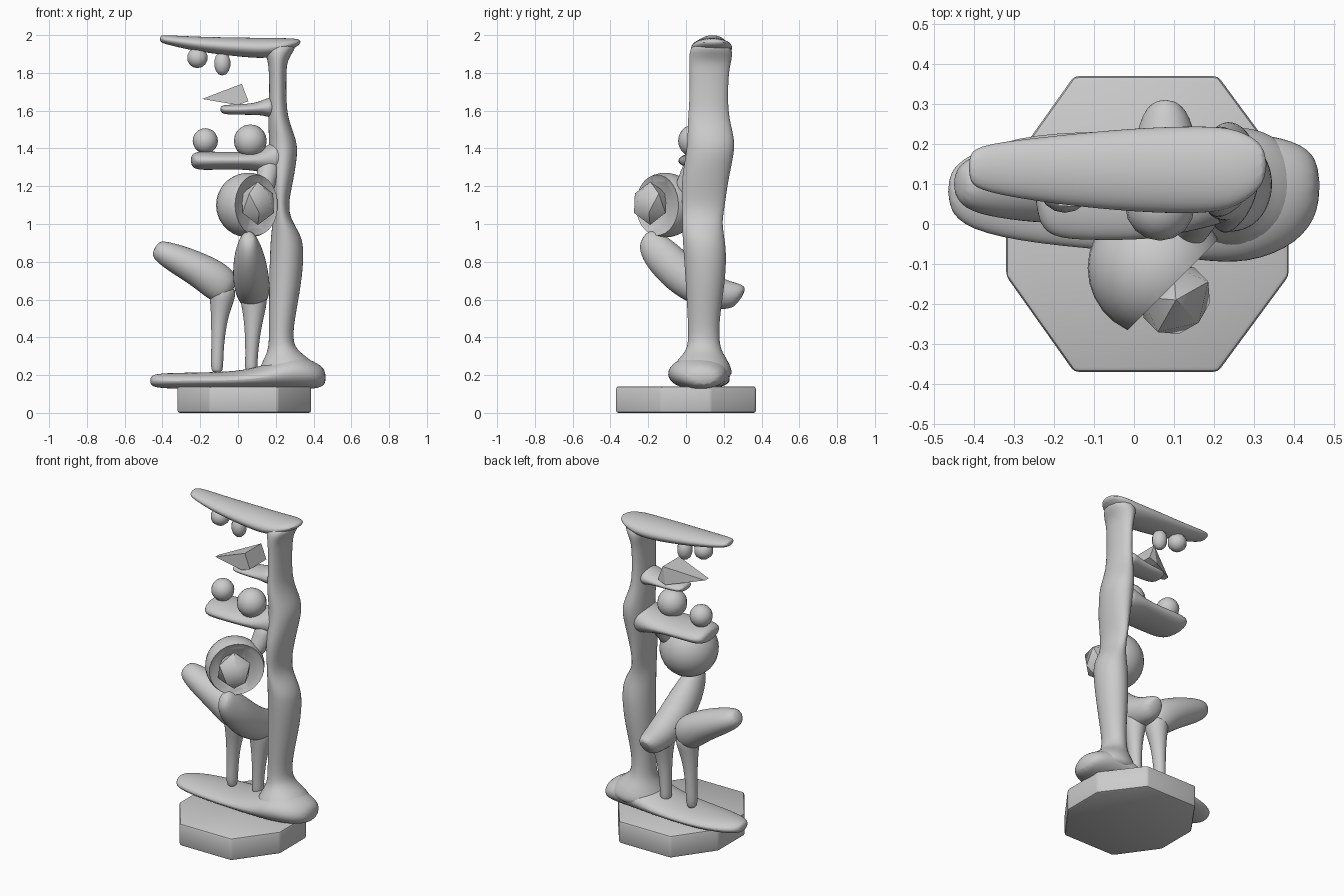
import bpy, bmesh, math
from mathutils import Vector, Matrix


def finish(bm, name, angle=None):
    bmesh.ops.recalc_face_normals(bm, faces=bm.faces[:])
    me = bpy.data.meshes.new(name)
    bm.to_mesh(me)
    bm.free()
    ob = bpy.data.objects.new(name, me)
    bpy.context.collection.objects.link(ob)
    if angle is not None:
        bpy.ops.object.select_all(action='DESELECT')
        ob.select_set(True)
        bpy.context.view_layer.objects.active = ob
        bpy.ops.object.shade_smooth_by_angle(angle=math.radians(angle))
    return ob


def tube(name, secs, ref=(0, 1, 0), n=12):
    """Loft ellipses (x, y, z, radius along ref, other radius) along a straight axis."""
    t = (Vector(secs[-1][:3]) - Vector(secs[0][:3])).normalized()
    v = Vector(ref)
    v = (v - t * v.dot(t)).normalized()
    u = v.cross(t)
    bm = bmesh.new()
    rings = []
    for x, y, z, rv, ru in secs:
        ring = []
        for i in range(n):
            a = 2 * math.pi * i / n
            p = Vector((x, y, z)) + 1.05 * (v * rv * math.cos(a) + u * ru * math.sin(a))
            ring.append(bm.verts.new(p))
        rings.append(ring)
    for r, s in zip(rings, rings[1:]):
        for i in range(n):
            bm.faces.new((r[i], r[(i + 1) % n], s[(i + 1) % n], s[i]))
    bm.faces.new(rings[0])
    bm.faces.new(rings[-1])
    ob = finish(bm, name, 60)
    ob.modifiers.new("smooth", 'SUBSURF').levels = 2
    ob.modifiers["smooth"].render_levels = 2
    return ob


def ball(name, loc, scale, angle=50, seg=16):
    bm = bmesh.new()
    bmesh.ops.create_uvsphere(bm, u_segments=seg, v_segments=seg // 2 + 2, radius=1)
    bmesh.ops.transform(bm, matrix=Matrix.Translation(loc) @ Matrix.Diagonal((*scale, 1)), verts=bm.verts)
    return finish(bm, name, angle)


def prism(name, outline, z0, z1, bevel):
    bm = bmesh.new()
    f = bm.faces.new([bm.verts.new((x, y, z0)) for x, y in outline])
    new = bmesh.ops.extrude_face_region(bm, geom=[f])['geom']
    bmesh.ops.translate(bm, vec=(0, 0, z1 - z0), verts=[g for g in new if isinstance(g, bmesh.types.BMVert)])
    bmesh.ops.bevel(bm, geom=bm.edges[:], offset=bevel, segments=2, affect='EDGES', profile=0.5)
    return finish(bm, name, 30)


# octagonal base
half = [(-0.32, -0.13), (-0.15, -0.37), (0.21, -0.37), (0.387, -0.13)]
prism("base", half + [(x, -y) for x, y in reversed(half)], 0, 0.14, 0.012)

# long foot lying across the base
tube("foot", [(-0.467, 0.08, 0.17, 0.04, 0.025), (-0.42, 0.08, 0.17, 0.095, 0.04),
              (-0.25, 0.09, 0.17, 0.14, 0.043), (0, 0.08, 0.172, 0.15, 0.045),
              (0.16, 0.07, 0.19, 0.16, 0.065), (0.28, 0.065, 0.22, 0.165, 0.1),
              (0.41, 0.08, 0.2, 0.13, 0.072), (0.467, 0.1, 0.188, 0.06, 0.042)])

# column shaped like a standing leg: (z, x min, x max, y min, y max)
col = [(0.17, 0.08, 0.44, -0.08, 0.25), (0.25, 0.12, 0.42, -0.07, 0.24), (0.31, 0.15, 0.34, -0.01, 0.2),
       (0.36, 0.165, 0.285, 0.015, 0.175), (0.5, 0.165, 0.30, 0.01, 0.175), (0.68, 0.165, 0.335, 0.0, 0.205),
       (0.85, 0.17, 0.35, -0.012, 0.215), (0.94, 0.175, 0.335, -0.018, 0.2), (1.02, 0.185, 0.28, -0.02, 0.19),
       (1.1, 0.185, 0.265, -0.018, 0.205), (1.22, 0.17, 0.29, -0.025, 0.22), (1.36, 0.165, 0.315, 0.0, 0.25),
       (1.44, 0.165, 0.312, 0.01, 0.26), (1.55, 0.16, 0.265, 0.01, 0.23), (1.65, 0.165, 0.255, 0.02, 0.22),
       (1.82, 0.165, 0.255, 0.02, 0.225), (1.88, 0.155, 0.265, 0.015, 0.245), (1.965, 0.12, 0.335, 0.03, 0.245)]
tube("column", [((a + b) / 2, (c + d) / 2, z, (d - c) / 2, (b - a) / 2) for z, a, b, c, d in col])

# cantilevered top arm with two hanging drops
tube("top_arm", [(-0.415, 0.14, 1.982, 0.035, 0.017), (-0.38, 0.14, 1.975, 0.06, 0.025),
                 (-0.2, 0.135, 1.95, 0.085, 0.04), (0, 0.135, 1.937, 0.105, 0.05),
                 (0.17, 0.135, 1.928, 0.11, 0.056), (0.26, 0.14, 1.948, 0.1, 0.036),
                 (0.335, 0.15, 1.965, 0.045, 0.014)])
ball("drop_left", (-0.215, 0.13, 1.88), (0.057, 0.057, 0.055), seg=10)
ball("drop_right", (-0.083, 0.13, 1.85), (0.046, 0.046, 0.064), seg=10)

# small shelf and the wedge resting on it
tube("shelf", [(-0.095, 0.12, 1.607, 0.05, 0.018), (-0.06, 0.12, 1.605, 0.07, 0.027),
               (0.08, 0.12, 1.607, 0.075, 0.028), (0.14, 0.12, 1.617, 0.085, 0.042),
               (0.2, 0.12, 1.617, 0.09, 0.065)])
bm = bmesh.new()
pts = [(-0.19, 0.045, 1.662), (-0.19, 0.08, 1.662)]
pts += [(x, y, z) for x, z in ((0.02, 1.742), (0.055, 1.65), (0.0, 1.63)) for y in (0.04, 0.205)]
for p in pts:
    bm.verts.new(p)
bmesh.ops.convex_hull(bm, input=bm.verts[:])
finish(bm, "wedge")

# middle arm carrying two balls
tube("middle_arm", [(-0.25, 0.09, 1.335, 0.08, 0.03), (-0.215, 0.09, 1.335, 0.125, 0.05),
                    (-0.12, 0.09, 1.335, 0.13, 0.047), (0.03, 0.09, 1.335, 0.13, 0.045),
                    (0.12, 0.105, 1.335, 0.125, 0.058), (0.19, 0.115, 1.345, 0.12, 0.09),
                    (0.24, 0.12, 1.35, 0.11, 0.1)])
ball("small_ball", (-0.173, 0.095, 1.44), (0.067, 0.067, 0.067))
ball("large_ball", (0.065, 0.045, 1.44), (0.087, 0.087, 0.087))

# big sphere sliced open on the front right, with a nub in the hollow
c = Vector((0.055, -0.11, 1.1))
nrm = Vector((1, -1, 0)).normalized()
bm = bmesh.new()
bmesh.ops.create_uvsphere(bm, u_segments=28, v_segments=18, radius=0.171)
bmesh.ops.translate(bm, vec=c, verts=bm.verts)
cut = bmesh.ops.bisect_plane(bm, geom=bm.verts[:] + bm.edges[:] + bm.faces[:], dist=1e-5,
                             plane_co=c + nrm * 0.06, plane_no=nrm, clear_outer=True)
rim = [e for e in cut['geom_cut'] if isinstance(e, bmesh.types.BMEdge)]
caps = bmesh.ops.contextual_create(bm, geom=rim)['faces']
bmesh.ops.recalc_face_normals(bm, faces=bm.faces[:])
bmesh.ops.inset_region(bm, faces=caps, thickness=0.03, depth=-0.015)
finish(bm, "open_sphere", 35)

bm = bmesh.new()
bmesh.ops.create_icosphere(bm, subdivisions=1, radius=1)
bmesh.ops.transform(bm, matrix=Matrix.Translation((0.105, -0.19, 1.11)) @ Matrix.Rotation(math.radians(-45), 4, 'Z')
                    @ Matrix.Diagonal((0.09, 0.105, 0.115, 1)), verts=bm.verts)
finish(bm, "sphere_nub", 40)

# neck hanging the sphere from the middle arm
tube("neck", [(0.13, -0.03, 1.15, 0.05, 0.05), (0.15, 0.01, 1.23, 0.05, 0.05), (0.17, 0.06, 1.33, 0.07, 0.07)])

# bent leg under the sphere
tube("front_thigh", [(0.055, -0.23, 0.93, 0.03, 0.04), (0.055, -0.19, 0.89, 0.055, 0.085),
                     (0.06, -0.11, 0.81, 0.085, 0.105), (0.07, 0.01, 0.70, 0.097, 0.105),
                     (0.08, 0.14, 0.63, 0.088, 0.09), (0.08, 0.25, 0.615, 0.068, 0.08),
                     (0.08, 0.295, 0.61, 0.04, 0.055)], ref=(1, 0, 0))
tube("front_shin", [(0.08, 0.11, 0.66, 0.08, 0.08), (0.085, 0.11, 0.56, 0.065, 0.065),
                    (0.08, 0.1, 0.46, 0.046, 0.043), (0.07, 0.1, 0.28, 0.035, 0.03),
                    (0.07, 0.1, 0.2, 0.04, 0.036)])

# bent leg pointing left
tube("left_thigh", [(-0.44, 0.1, 0.878, 0.035, 0.035), (-0.41, 0.1, 0.857, 0.07, 0.06),
                    (-0.31, 0.1, 0.81, 0.09, 0.08), (-0.19, 0.1, 0.75, 0.1, 0.092),
                    (-0.09, 0.1, 0.68, 0.09, 0.105), (-0.03, 0.1, 0.635, 0.055, 0.07)])
tube("left_shin", [(-0.08, 0.1, 0.68, 0.08, 0.08), (-0.085, 0.1, 0.59, 0.065, 0.062),
                   (-0.1, 0.1, 0.5, 0.045, 0.042), (-0.11, 0.1, 0.32, 0.034, 0.03),
                   (-0.112, 0.1, 0.2, 0.038, 0.036)])
